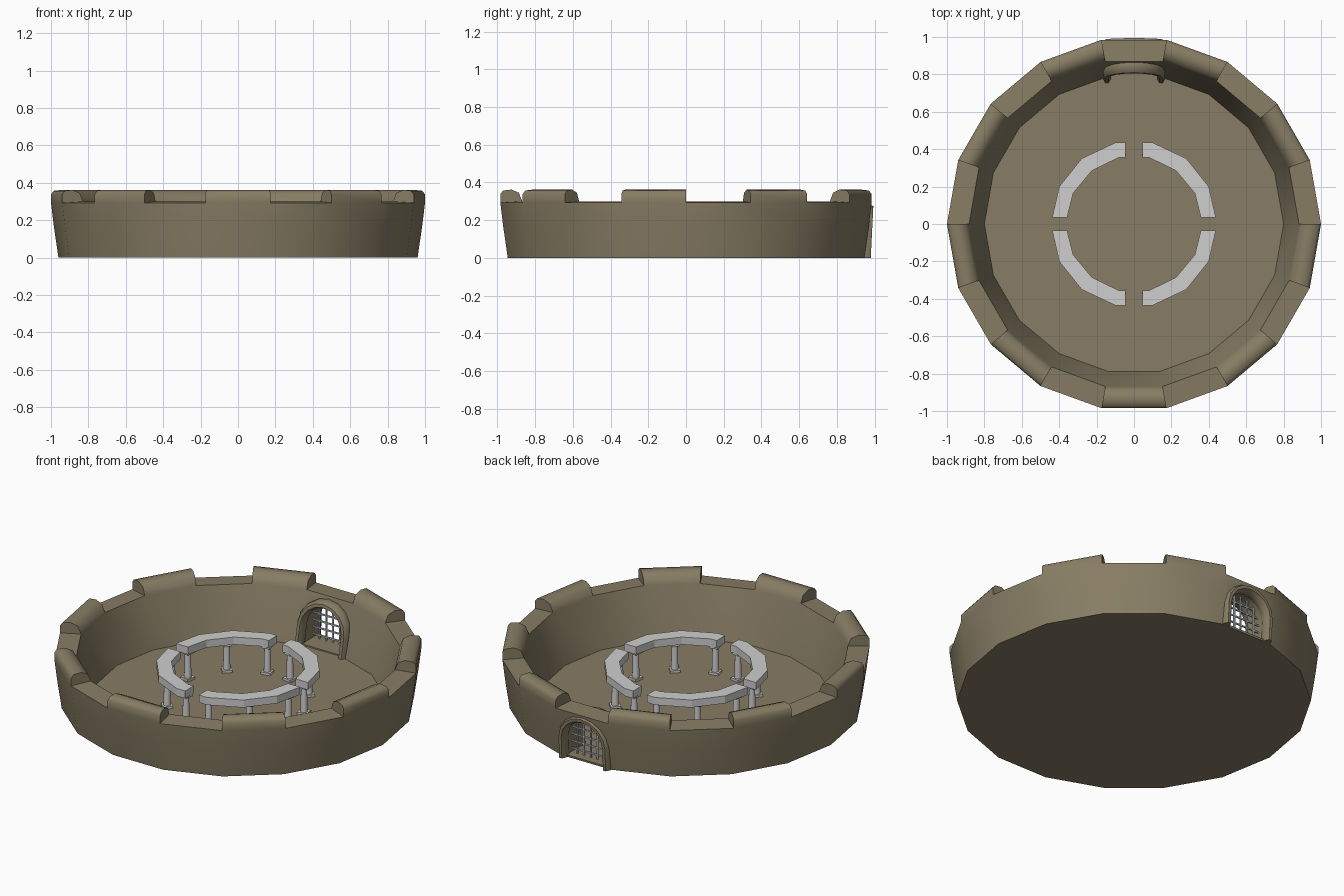
import bpy, bmesh, math
from mathutils import Matrix, Vector

if "Cube" in bpy.data.objects:
    bpy.data.objects.remove(bpy.data.objects["Cube"])


def material(name, rgb):
    m = bpy.data.materials.new(name)
    m.diffuse_color = (*rgb, 1)
    m.use_nodes = True
    m.node_tree.nodes["Principled BSDF"].inputs["Base Color"].default_value = m.diffuse_color
    return m


SAND = material("sandstone brown", (0.245, 0.205, 0.128))
STONE = material("pale stone", (0.62, 0.62, 0.62))
IRON = material("light iron", (0.55, 0.57, 0.6))


def make(name, bm, mat, smooth=None):
    bmesh.ops.recalc_face_normals(bm, faces=bm.faces)
    me = bpy.data.meshes.new(name)
    bm.to_mesh(me)
    bm.free()
    ob = bpy.data.objects.new(name, me)
    bpy.context.collection.objects.link(ob)
    me.materials.append(mat)
    if smooth:
        smooth_object(ob, smooth)
    return ob


def smooth_object(ob, deg):
    bpy.ops.object.select_all(action='DESELECT')
    ob.select_set(True)
    bpy.context.view_layer.objects.active = ob
    bpy.ops.object.shade_smooth_by_angle(angle=math.radians(deg))


def box(bm, c, s, rot=0):
    m = Matrix.Translation(c) @ Matrix.Rotation(rot, 4, 'Z') @ Matrix.Diagonal((*s, 1))
    bmesh.ops.create_cube(bm, size=1, matrix=m)


# bowl wall: 18 sides, raised merlon on every odd side
N = 18
bm = bmesh.new()


def ring(r, z):
    return [bm.verts.new((r * math.cos(2 * math.pi * i / N), r * math.sin(2 * math.pi * i / N), z))
            for i in range(N)]


foot = ring(0.80, 0.006)
inner = ring(0.882, 0.30)
outer = ring(1.0, 0.293)
mid = ring(0.985, 0.17)
base = ring(0.96, 0.0)
tops = [ring(0.90, 0.345), ring(0.94, 0.362), ring(0.985, 0.357), ring(1.0, 0.338)]
centre = bm.verts.new((0, 0, 0.006))
bm.faces.new(base)
for i in range(N):
    j = (i + 1) % N
    bm.faces.new((centre, foot[i], foot[j]))
    for a, b in ((foot, inner), (outer, mid), (mid, base)):
        bm.faces.new((a[i], a[j], b[j], b[i]))
    if i % 2:
        chain = [inner] + tops + [outer]
        for a, b in zip(chain, chain[1:]):
            bm.faces.new((a[i], a[j], b[j], b[i]))
        for k in (i, j):
            bm.faces.new([c[k] for c in chain])
    else:
        bm.faces.new((inner[i], inner[j], outer[j], outer[i]))
wall = make("arena_bowl", bm, SAND)


# arched outline used by the gateway
def arch(hw, spring, rise, z0, n=8):
    pts = [(hw, z0)]
    for i in range(n + 1):
        t = math.pi * i / n
        pts.append((hw * math.cos(t), spring + rise * math.sin(t)))
    return pts + [(-hw, z0)]


# gateway opening
bm = bmesh.new()
f = bm.faces.new([bm.verts.new((x, 0.65, z)) for x, z in arch(0.13, 0.13, 0.122, 0.012)])
ext = bmesh.ops.extrude_face_region(bm, geom=[f])
bmesh.ops.translate(bm, vec=(0, 0.5, 0), verts=[v for v in ext["geom"] if isinstance(v, bmesh.types.BMVert)])
cutter = make("gateway_cutter", bm, SAND)
cutter.hide_render = True
mod = wall.modifiers.new("gateway", 'BOOLEAN')
mod.object, mod.operation, mod.solver = cutter, 'DIFFERENCE', 'EXACT'
bpy.context.view_layer.objects.active = wall
bpy.ops.object.modifier_apply(modifier=mod.name)
bpy.data.objects.remove(cutter)
smooth_object(wall, 50)
# soft shading round the foot of the wall, inside and out
sharp = wall.data.attributes.get("sharp_edge")
if sharp:
    vs = wall.data.vertices
    for e in wall.data.edges:
        if all(vs[k].co.z < 0.008 for k in e.vertices):
            sharp.data[e.index].value = False


# rounded arch frames on both faces of the wall
def frame(name, y0, tilt, w, d):
    bm = bmesh.new()
    pts = arch(0.145, 0.13, 0.135, 0.0)
    loops = []
    for i, (x, z) in enumerate(pts):
        a, b = pts[max(i - 1, 0)], pts[min(i + 1, len(pts) - 1)]
        t = Vector((b[0] - a[0], b[1] - a[1])).normalized()
        nx, nz = t.y, -t.x
        if z == 0:
            nx, nz = math.copysign(1, x), 0
        loop = []
        for k in range(8):
            q = math.pi * (k + 0.5) / 4
            c, s = w * math.cos(q), d * math.sin(q)
            zz = z + nz * c
            loop.append(bm.verts.new((x + nx * c, y0 + tilt * zz + s, zz)))
        loops.append(loop)
    for a, b in zip(loops, loops[1:]):
        for k in range(8):
            bm.faces.new((a[k], a[(k + 1) % 8], b[(k + 1) % 8], b[k]))
    bm.faces.new(loops[0])
    bm.faces.new(loops[-1])
    return make(name, bm, SAND, 50)


frame("inner_gate_frame", 0.79, 0.2, 0.023, 0.039)
frame("outer_gate_frame", 0.943, 0.05, 0.023, 0.04)

# gate grille
bm = bmesh.new()
for i in range(5):
    x = -0.09 + 0.045 * i
    h = 0.13 + 0.122 * math.sqrt(1 - (x / 0.13) ** 2)
    box(bm, (x, 0.90, h / 2 + 0.004), (0.008, 0.008, h))
for i in range(5):
    z = 0.035 + 0.043 * i
    hw = 0.13 * math.sqrt(1 - max(0, (z - 0.13) / 0.122) ** 2)
    box(bm, (0, 0.895, z), (2 * hw, 0.008, 0.008))
make("gate_grille", bm, IRON)

# four curved lintels, each on three columns
OUT = [(0.045, 0.435), (0.10, 0.435), (0.28, 0.35), (0.40, 0.20), (0.437, 0.036)]
INN = [(0.045, 0.355), (0.082, 0.355), (0.226, 0.284), (0.325, 0.165), (0.357, 0.036)]
for sx, sy, tag in ((1, 1, "back_right"), (-1, 1, "back_left"), (-1, -1, "front_left"), (1, -1, "front_right")):
    bm = bmesh.new()
    rows = [[bm.verts.new((p[0] * sx, p[1] * sy, z)) for p in pts]
            for pts, z in ((OUT, 0.175), (OUT, 0.22), (INN, 0.22), (INN, 0.175))]
    for r in range(4):
        a, b = rows[r], rows[(r + 1) % 4]
        for k in range(4):
            bm.faces.new((a[k], a[k + 1], b[k + 1], b[k]))
    for k in (0, 4):
        bm.faces.new([row[k] for row in rows])
    make(tag + "_lintel", bm, STONE)

    bm = bmesh.new()
    for deg in (11, 46, 79):
        t = math.radians(deg)
        x, y = 0.392 * math.cos(t) * sx, 0.392 * math.sin(t) * sy
        rot = math.atan2(y, x)
        box(bm, (x, y, 0.012), (0.056, 0.056, 0.016), rot)
        box(bm, (x, y, 0.169), (0.05, 0.05, 0.014), rot)
        bmesh.ops.create_cone(bm, cap_ends=True, segments=10, radius1=0.021, radius2=0.017,
                              depth=0.15, matrix=Matrix.Translation((x, y, 0.093)))
    make(tag + "_columns", bm, STONE, 40)
